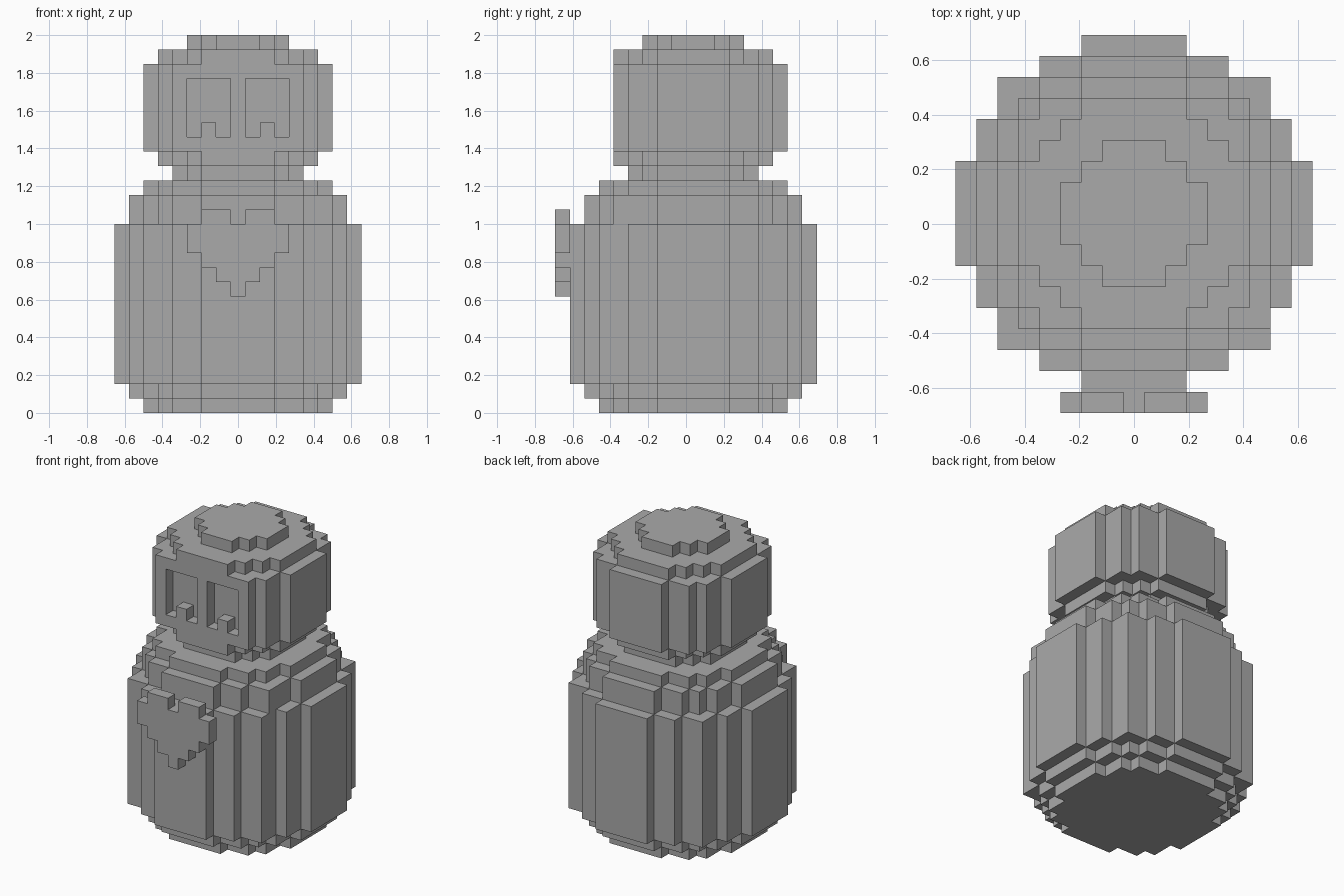
import bpy
import bmesh
from mathutils import Vector

if "Cube" in bpy.data.objects:
    bpy.data.objects.remove(bpy.data.objects["Cube"], do_unlink=True)

U = 1 / 13          # size of one block
CY = 0.5            # the round parts sit half a block behind the origin

grey = bpy.data.materials.new("plain grey")
grey.use_nodes = True
grey.diffuse_color = (0.4, 0.4, 0.4, 1)
grey.node_tree.nodes["Principled BSDF"].inputs["Base Color"].default_value = (0.4, 0.4, 0.4, 1)


def add_prism(bm, outline, start, end, upright=True):
    """Extrude an outline along z (upright) or along y, in block units."""
    def place(a, b, c):
        return Vector((a, b, c) if upright else (a, c, b)) * U
    face = bm.faces.new([bm.verts.new(place(a, b, start)) for a, b in outline])
    moved = bmesh.ops.extrude_face_region(bm, geom=[face])["geom"]
    verts = [v for v in moved if isinstance(v, bmesh.types.BMVert)]
    bmesh.ops.translate(bm, verts=verts, vec=place(0, 0, end - start))


def make_object(name, prisms, upright=True):
    bm = bmesh.new()
    for outline, start, end in prisms:
        add_prism(bm, outline, start, end, upright)
    bmesh.ops.recalc_face_normals(bm, faces=bm.faces)
    mesh = bpy.data.meshes.new(name)
    bm.to_mesh(mesh)
    bm.free()
    mesh.materials.append(grey)
    obj = bpy.data.objects.new(name, mesh)
    bpy.context.collection.objects.link(obj)
    return obj


# Stepped circles: (half width, reach) corners of one quarter, by diameter
STEPS = {
    7: [(1.5, 3.5), (2.5, 2.5), (3.5, 1.5)],
    9: [(2.5, 4.5), (3.5, 3.5), (4.5, 2.5)],
    11: [(2.5, 5.5), (3.5, 4.5), (4.5, 3.5), (5.5, 2.5)],
    13: [(2.5, 6.5), (4.5, 5.5), (5.5, 4.5), (6.5, 2.5)],
    15: [(2.5, 7.5), (4.5, 6.5), (5.5, 5.5), (6.5, 4.5), (7.5, 2.5)],
    17: [(2.5, 8.5), (4.5, 7.5), (6.5, 6.5), (7.5, 4.5), (8.5, 2.5)],
}


def disc(diameter, front=-9):
    """Outline of a stepped circle, cut flat at the given front distance."""
    steps = STEPS[diameter]
    quarter = []
    for i, (x, y) in enumerate(steps):
        quarter.append((x, y))
        if i + 1 < len(steps):
            quarter.append((x, steps[i + 1][1]))
    right = quarter + [(x, -y) for x, y in reversed(quarter)]
    loop = right + [(-x, y) for x, y in reversed(right)]
    points = []
    for x, y in loop:
        p = (x, max(y, front) + CY)
        if not points or p != points[-1]:
            points.append(p)
    return points


def box(x0, x1, y0, y1):
    return [(x0, y0), (x1, y0), (x1, y1), (x0, y1)]


# Stacked layers: name, diameter, bottom, top
LAYERS = [
    ("base_rim", 13, 0, 1),
    ("base_step", 15, 1, 2),
    ("body", 17, 2, 13),
    ("shoulder", 15, 13, 15),
    ("collar", 13, 15, 16),
    ("neck", 9, 16, 17),
    ("chin", 11, 17, 18),
    ("crown", 11, 24, 25),
    ("crown_top", 7, 25, 26),
]
for name, diameter, bottom, top in LAYERS:
    make_object(name, [(disc(diameter), bottom, top)])

# Single block on the left front of the shoulder
make_object("shoulder_block", [(box(5.5, 6.5, -5, -4), 13, 15)])

# Head with a flat face and two sunken eyes
head = make_object("head", [(disc(13, front=-5.5), 18, 24)])
eye = [(0.5, 19), (1.5, 19), (1.5, 20), (2.5, 20), (2.5, 19), (3.5, 19), (3.5, 23), (0.5, 23)]
cutter = make_object("eye_cutter", [([(s * x, z) for x, z in eye], -7, -4) for s in (1, -1)], upright=False)
cutter.hide_render = True
cut = head.modifiers.new("eyes", "BOOLEAN")
cut.operation = "DIFFERENCE"
cut.solver = "EXACT"
cut.object = cutter
bpy.context.view_layer.update()
carved = bpy.data.meshes.new_from_object(head.evaluated_get(bpy.context.evaluated_depsgraph_get()))
head.modifiers.clear()
head.data = carved
bpy.data.objects.remove(cutter, do_unlink=True)

# Heart plate standing on the front of the body
half = [(0.5, 8), (0.5, 9), (1.5, 9), (1.5, 10), (2.5, 10), (2.5, 11), (3.5, 11),
        (3.5, 13), (2.5, 13), (2.5, 14), (0.5, 14), (0.5, 13)]
make_object("heart", [(half + [(-x, z) for x, z in reversed(half)], -9, -8)], upright=False)
